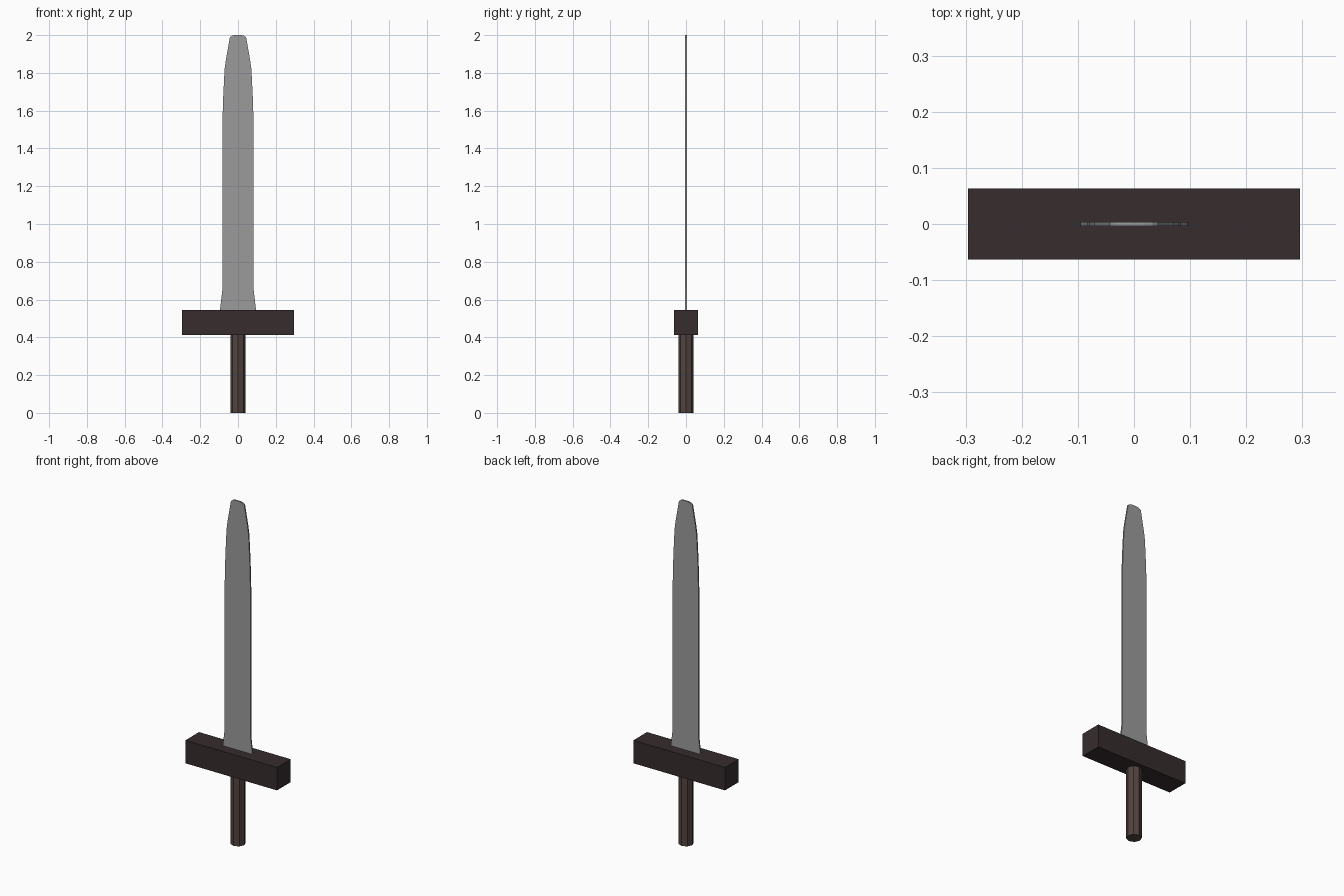
import bpy, bmesh, math
from mathutils import Matrix

if "Cube" in bpy.data.objects:
    bpy.data.objects.remove(bpy.data.objects["Cube"], do_unlink=True)


def material(name, color):
    m = bpy.data.materials.new(name)
    m.use_nodes = True
    m.diffuse_color = (*color, 1)
    m.node_tree.nodes["Principled BSDF"].inputs["Base Color"].default_value = (*color, 1)
    return m


def finish(bm, name, mat):
    bmesh.ops.recalc_face_normals(bm, faces=bm.faces)
    mesh = bpy.data.meshes.new(name)
    bm.to_mesh(mesh)
    bm.free()
    mesh.materials.append(mat)
    obj = bpy.data.objects.new(name, mesh)
    bpy.context.collection.objects.link(obj)
    return obj


steel = material("grey steel", (0.33, 0.33, 0.33))
dark_wood = material("dark wood", (0.038, 0.025, 0.026))
grip_wood = material("brown grip", (0.085, 0.058, 0.050))

# Blade: mirrored half profile (half width, height) extruded to a thin plate
half = [(0.096, 0.54), (0.083, 0.65), (0.083, 1.51), (0.079, 1.66),
        (0.071, 1.82), (0.064, 1.87), (0.043, 1.988), (0.033, 1.996), (0.018, 2.0)]
outline = half + [(-x, z) for x, z in reversed(half)]
thickness = 0.008
bm = bmesh.new()
face = bm.faces.new([bm.verts.new((x, -thickness / 2, z)) for x, z in outline])
side = bmesh.ops.extrude_face_region(bm, geom=[face])["geom"]
bmesh.ops.translate(bm, vec=(0, thickness, 0),
                    verts=[v for v in side if isinstance(v, bmesh.types.BMVert)])
finish(bm, "blade", steel)

# Crossguard: plain block
bm = bmesh.new()
bmesh.ops.create_cube(bm, size=1, matrix=Matrix.Translation((0, 0, 0.479))
                      @ Matrix.Diagonal((0.592, 0.126, 0.134, 1)))
finish(bm, "crossguard", dark_wood)

# Grip: eight-sided rod running up into the guard
bm = bmesh.new()
bmesh.ops.create_cone(bm, cap_ends=True, segments=8, radius1=0.041, radius2=0.041,
                      depth=0.43, matrix=Matrix.Translation((0, 0, 0.215)))
finish(bm, "grip", grip_wood)
